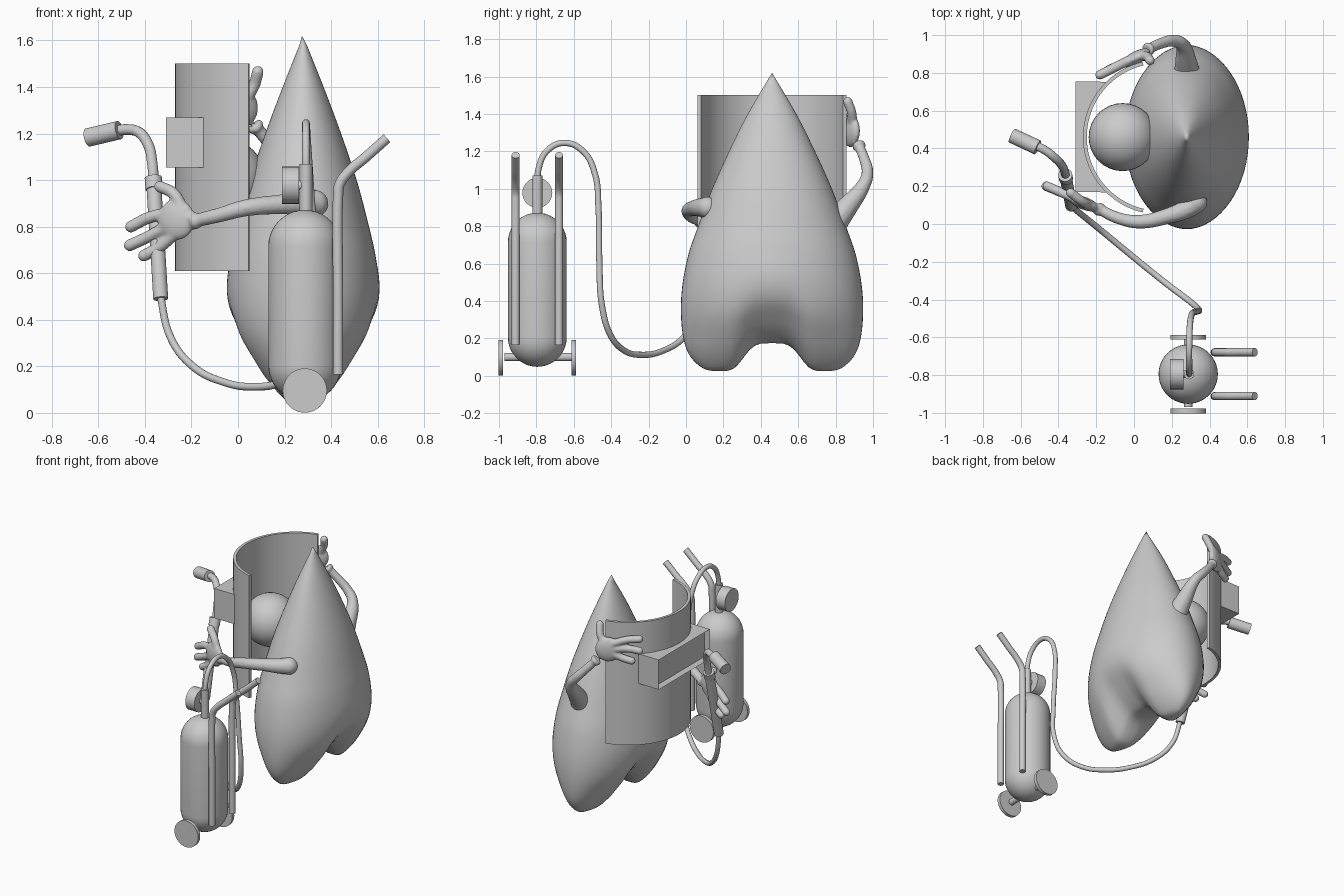
import bpy, bmesh
from math import sin, cos, pi, exp, sqrt, asin, radians
from mathutils import Vector, Matrix

if "Cube" in bpy.data.objects:
    bpy.data.objects.remove(bpy.data.objects["Cube"])


def finish(name, bm, angle=40):
    bmesh.ops.recalc_face_normals(bm, faces=bm.faces[:])
    me = bpy.data.meshes.new(name)
    bm.to_mesh(me)
    bm.free()
    ob = bpy.data.objects.new(name, me)
    bpy.context.collection.objects.link(ob)
    smooth(ob, angle)
    return ob


def select(*obs):
    bpy.ops.object.select_all(action='DESELECT')
    for o in obs:
        o.select_set(True)
    bpy.context.view_layer.objects.active = obs[0]


def smooth(ob, angle=40):
    select(ob)
    bpy.ops.object.shade_smooth_by_angle(angle=radians(angle))


def rod(name, a, b, r, seg=32):
    a, b = Vector(a), Vector(b)
    d = b - a
    m = Matrix.Translation((a + b) / 2) @ d.to_track_quat('Z', 'Y').to_matrix().to_4x4()
    bm = bmesh.new()
    bmesh.ops.create_cone(bm, cap_ends=True, segments=seg, radius1=r, radius2=r,
                          depth=d.length, matrix=m)
    return finish(name, bm)


def ball(name, c, size, turn=0):
    bm = bmesh.new()
    m = Matrix.Translation(c) @ Matrix.Rotation(radians(turn), 4, 'Z') @ Matrix.Diagonal((*size, 1))
    bmesh.ops.create_uvsphere(bm, u_segments=32, v_segments=20, radius=1, matrix=m)
    return finish(name, bm, 180)


def tube(name, pts, r=1.0, res=10):
    """Smooth tube through points; a fourth value sets the local radius."""
    cu = bpy.data.curves.new(name, 'CURVE')
    cu.dimensions = '3D'
    cu.bevel_depth, cu.bevel_resolution = r, 4
    cu.resolution_u, cu.use_fill_caps = res, True
    sp = cu.splines.new('BEZIER')
    sp.bezier_points.add(len(pts) - 1)
    for bp, p in zip(sp.bezier_points, pts):
        bp.co = p[:3]
        bp.radius = p[3] if len(p) > 3 else 1
        bp.handle_left_type = bp.handle_right_type = 'AUTO'
    ob = bpy.data.objects.new(name, cu)
    bpy.context.collection.objects.link(ob)
    select(ob)
    bpy.ops.object.convert(target='MESH')
    ob = bpy.context.object
    bm = bmesh.new()
    bm.from_mesh(ob.data)
    bmesh.ops.remove_doubles(bm, verts=bm.verts[:], dist=1e-5)  # weld caps
    bm.to_mesh(ob.data)
    bm.free()
    smooth(ob)
    return ob


def catmull(rows, n):
    out = []
    for i in range(len(rows) - 1):
        p = [Vector(rows[min(max(i + k, 0), len(rows) - 1)]) for k in (-1, 0, 1, 2)]
        for j in range(n):
            t = j / n
            out.append(0.5 * (2 * p[1] + (p[2] - p[0]) * t
                       + (2 * p[0] - 5 * p[1] + 4 * p[2] - p[3]) * t * t
                       + (3 * p[1] - p[0] - 3 * p[2] + p[3]) * t ** 3))
    return out


# Body: pointed drop with an arch between two feet; rows are (z, rx, ry)
rows = [(.025, .03, .31), (.04, .08, .37), (.1, .145, .435), (.19, .215, .472),
        (.33, .298, .487), (.48, .328, .48), (.65, .315, .447), (.8, .283, .395),
        (1.0, .23, .32), (1.2, .163, .23), (1.4, .088, .13), (1.62, 0, 0)]
N, bm, rings = 64, bmesh.new(), []
for z, rx, ry in catmull([Vector(r) for r in rows], 4):
    ring = []
    for i in range(N):
        a = 2 * pi * i / N
        dy = ry * cos(a)
        lift = .155 * exp(-(abs(dy) / .165) ** 4) * max(0, 1 - z / .65)
        ring.append(bm.verts.new((.28 + rx * sin(a), .46 + dy, z + lift)))
    rings.append(ring)
tip = bm.verts.new((.275, .46, 1.62))
for i in range(N):
    j = (i + 1) % N
    for lo, up in zip(rings, rings[1:]):
        bm.faces.new((lo[i], lo[j], up[j], up[i]))
    bm.faces.new((rings[-1][i], rings[-1][j], tip))
for i in range(N // 2):
    ids = list(dict.fromkeys((i, i + 1, (N - i - 1) % N, (N - i) % N)))
    bm.faces.new([rings[0][k] for k in ids])
finish("body", bm, 80)

# Eye
ball("eye", (-.06, .46, 1.0), (.18, .18, .18))

# Shield: curved plate held in front of the body
SX, SY, R = .14, .46, .41
edge = pi - asin(.399 / R)


def arc(r, half, n):
    return [(SX - r * cos(half * (2 * i / n - 1)), SY + r * sin(half * (2 * i / n - 1)))
            for i in range(n + 1)]


def prism(outline, z0, z1):
    bm = bmesh.new()
    f = bm.faces.new([bm.verts.new((x, y, z0)) for x, y in outline])
    ext = bmesh.ops.extrude_face_region(bm, geom=[f])['geom']
    bmesh.ops.translate(bm, vec=(0, 0, z1 - z0),
                        verts=[g for g in ext if isinstance(g, bmesh.types.BMVert)])
    bmesh.ops.recalc_face_normals(bm, faces=bm.faces[:])
    return bm


half = asin(.399 / R)
finish("shield", prism(arc(R, half, 40) + arc(R - .02, half, 40)[::-1], .61, 1.5))

# Window box on the shield, with a recessed pane
bm = prism([(-.31, .755), (-.31, .17)] + arc(R - .008, asin(.2925 / (R - .008)), 20), 1.055, 1.27)
bm.faces.ensure_lookup_table()
front = min(bm.faces, key=lambda f: f.calc_center_median().x)
bmesh.ops.inset_region(bm, faces=[front], thickness=.022)
bmesh.ops.translate(bm, verts=front.verts[:], vec=(.03, 0, 0))
finish("shield_window", bm, 20)


# Arms with three fingers and a thumb, fused into one smooth skin
def arm(name, path, palm, turn, digits):
    parts = [tube(name, path), ball("palm", palm, (.085, .034, .088), turn),
             ball("shoulder", path[0][:3], [path[0][3]] * 3)]
    w = Vector(path[-1][:3])
    d = (w - Vector(path[-2][:3])).normalized() * .012
    parts.append(rod("cuff", w - d, w + d, .036))
    for pts in digits:
        r = .026
        parts.append(tube("finger", [(*p, r) for p in pts]))
        parts += [ball("tip", pts[k], (r, r, r)) for k in (0, -1)]
    select(*parts)
    bpy.ops.object.join()
    ob = bpy.context.object
    m = ob.modifiers.new("fuse", 'REMESH')
    m.mode, m.voxel_size, m.use_smooth_shade = 'VOXEL', .008, True
    s = ob.modifiers.new("soften", 'SMOOTH')
    s.factor, s.iterations = .5, 5


arm("near_arm",
    [(.33, .115, .9, .058), (.29, .085, .9, .052), (.17, .04, .895, .042),
     (.03, .012, .88, .037), (-.08, .03, .85, .032), (-.185, .078, .825, .029)],
    (-.265, .11, .83), -21,
    [[(-.29, .125, .86), (-.38, .165, .84), (-.46, .2, .8)],
     [(-.29, .125, .81), (-.38, .165, .76), (-.465, .2, .72)],
     [(-.27, .115, .77), (-.34, .15, .71), (-.405, .175, .675)],
     [(-.235, .1, .87), (-.275, .12, .94), (-.335, .165, .972)]])
arm("far_arm",
    [(.28, .8, .83, .072), (.275, .86, .9, .058), (.25, .955, 1.03, .036),
     (.2, .97, 1.09, .032), (.14, .955, 1.155, .029), (.075, .925, 1.23, .027)],
    (.01, .88, 1.31), 28,
    [[(-.03, .865, 1.36), (-.11, .825, 1.39), (-.18, .79, 1.40)],
     [(-.04, .86, 1.32), (-.11, .825, 1.325), (-.18, .79, 1.315)],
     [(-.03, .865, 1.28), (-.08, .84, 1.255), (-.135, .815, 1.24)],
     [(.03, .89, 1.34), (.07, .885, 1.41), (.085, .865, 1.465)]])

# Tank: capsule lathed about its own axis
TX, TY = .287, -.795
bm = bmesh.new()
prof = [(.157 * sin(a), .205 - .157 * cos(a)) for a in [pi / 2 * i / 10 for i in range(11)]]
prof += [(.157 * cos(a), .715 + .157 * sin(a)) for a in [pi / 2 * i / 10 for i in range(11)]]
vs = [bm.verts.new((TX + r, TY, z)) for r, z in prof]
es = [bm.edges.new(e) for e in zip(vs, vs[1:])]
bmesh.ops.spin(bm, geom=vs + es, cent=(TX, TY, 0), axis=(0, 0, 1), angle=2 * pi, steps=40)
bmesh.ops.remove_doubles(bm, verts=bm.verts[:], dist=1e-4)
finish("tank", bm)

# Valve neck and gauge
rod("valve_neck", (.292, TY, .85), (.292, TY, 1.07), .027)
rod("gauge", (.19, TY, .978), (.262, TY, .978), .08)
rod("gauge_stem", (.255, TY, .978), (.292, TY, .978), .02)

# Wheels, axle and push handles
rod("axle", (TX, -.97, .1), (TX, -.61, .1), .022)
for side in (-1, 1):
    y = TY + side * .183
    rod("wheel", (TX, y, .096), (TX, TY + side * .207, .096), .095, 40)
    y = TY + side * .116
    tube("push_handle", [(.43, y, .165), (.43, y, .5), (.43, y, .93), (.436, y, .98),
                         (.47, y, 1.03), (.55, y, 1.1), (.64, y, 1.18)], .022)

# Hose from valve to handle
tube("hose", [(.292, TY, 1.0), (.292, -.785, 1.12), (.292, -.74, 1.205), (.292, -.65, 1.245),
              (.295, -.55, 1.2), (.303, -.487, 1.08), (.315, -.468, .9), (.335, -.463, .6),
              (.34, -.45, .38), (.29, -.405, .22), (.19, -.33, .135), (.07, -.235, .112),
              (-.07, -.12, .135), (-.2, -.013, .205), (-.29, .06, .325), (-.337, .1, .52)], .0165, 8)

# Spray grip, bent pipe and nozzle
rod("spray_grip", (-.332, .097, .49), (-.362, .25, .985), .032)
rod("grip_collar", (-.36, .24, .96), (-.364, .26, 1.01), .037)
tube("spray_pipe", [(-.362, .255, .98), (-.368, .28, 1.07), (-.385, .315, 1.15),
                    (-.425, .355, 1.205), (-.47, .39, 1.217), (-.53, .42, 1.212)], .023)
rod("nozzle", (-.51, .405, 1.215), (-.645, .468, 1.183), .04)
